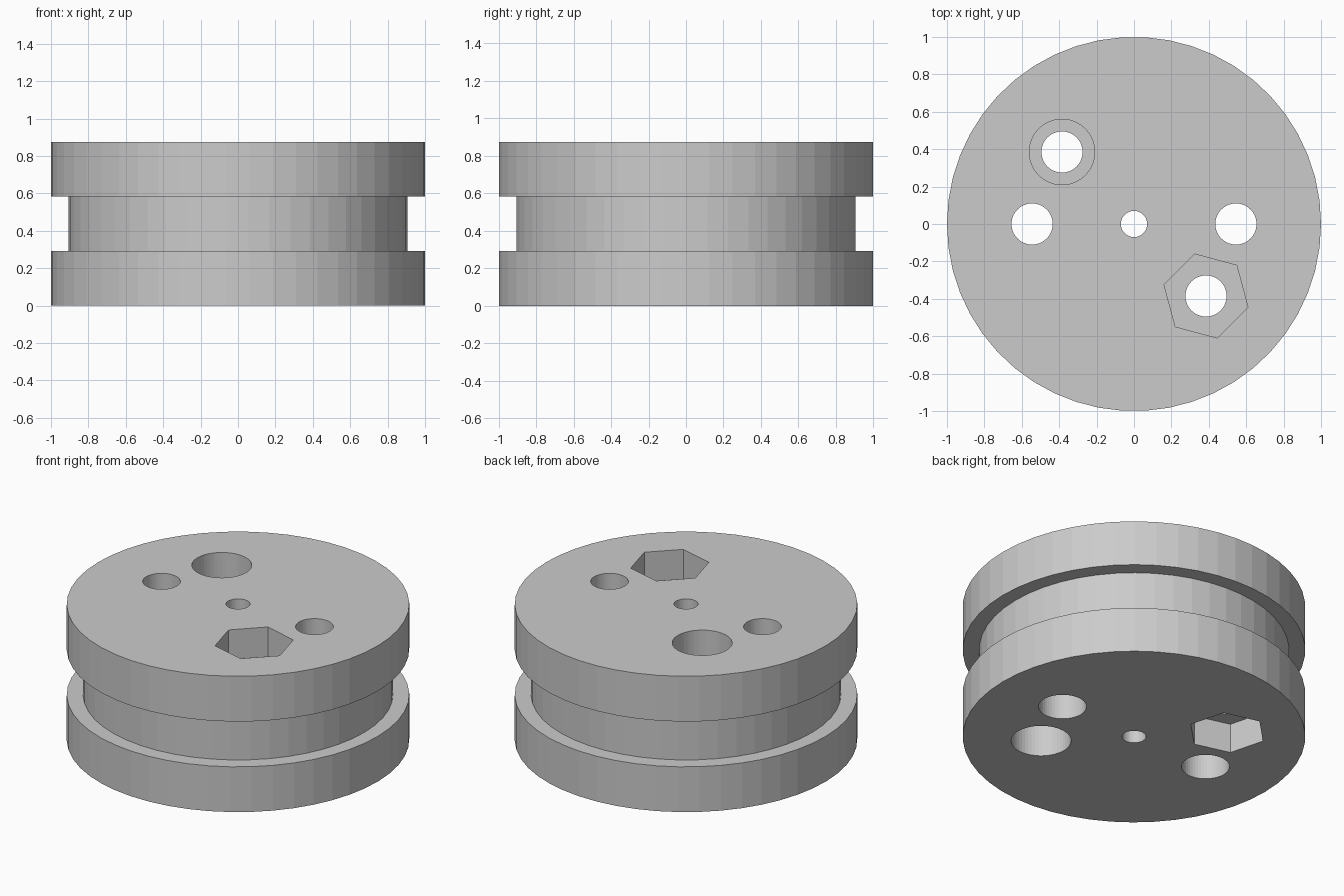
import bpy, bmesh, math
from mathutils import Vector

cube = bpy.data.objects.get("Cube")
if cube:
    bpy.data.objects.remove(cube, do_unlink=True)

SIDES = 50
HEIGHT = 0.875
HALF = HEIGHT / 2

grey = bpy.data.materials.new("light_grey")
grey.use_nodes = True
colour = (0.6, 0.6, 0.6, 1)
grey.diffuse_color = colour
grey.node_tree.nodes["Principled BSDF"].inputs["Base Color"].default_value = colour


def turned_body(name, profile):
    """Stack of polygon rings (radius, height), capped at both ends."""
    bm = bmesh.new()
    rings = []
    for r, z in profile:
        angles = [math.tau * i / SIDES for i in range(SIDES)]
        rings.append([bm.verts.new((r * math.cos(a), r * math.sin(a), z)) for a in angles])
    for low, high in zip(rings, rings[1:]):
        for i in range(SIDES):
            j = (i + 1) % SIDES
            bm.faces.new((low[i], low[j], high[j], high[i]))
    bm.faces.new(rings[0][::-1])
    bm.faces.new(rings[-1])
    mesh = bpy.data.meshes.new(name)
    bm.to_mesh(mesh)
    bm.free()
    obj = bpy.data.objects.new(name, mesh)
    bpy.context.collection.objects.link(obj)
    mesh.materials.append(grey)
    return obj


def drill(body, x, y, radius, z0, z1, sides=SIDES, turn=0):
    """Cut a straight round or polygonal hole from z0 to z1."""
    bpy.ops.mesh.primitive_cylinder_add(vertices=sides, radius=radius, depth=z1 - z0,
                                        location=(x, y, (z0 + z1) / 2), rotation=(0, 0, turn))
    cutter = bpy.context.object
    cutter.name = "hole_cutter"
    cutter.hide_render = True
    cutter.data.materials.append(grey)
    mod = body.modifiers.new("hole", "BOOLEAN")
    mod.operation = "DIFFERENCE"
    mod.solver = "EXACT"
    mod.object = cutter
    bpy.context.view_layer.objects.active = body
    bpy.ops.object.modifier_apply(modifier=mod.name)
    bpy.data.objects.remove(cutter, do_unlink=True)


# Grooved wheel: two rims around a narrower middle band
rim, band = 1.0, 0.905
g0, g1 = HEIGHT / 3, HEIGHT * 2 / 3
wheel = turned_body("grooved_wheel", [(rim, 0), (rim, g0), (band, g0),
                                      (band, g1), (rim, g1), (rim, HEIGHT)])

OUT = 0.1
BOLT, HEAD, NUT = 0.11, 0.175, 0.232
HEAD_DEPTH, NUT_DEPTH = 0.23, 0.19
HEX_TURN = math.radians(15)

# Centre axle hole
drill(wheel, 0, 0, 0.07, -OUT, HEIGHT + OUT)

for side in (1, -1):
    # Side holes, wider in the lower half
    drill(wheel, side * 0.545, 0, BOLT, -OUT, HEIGHT + OUT)
    drill(wheel, side * 0.545, 0, 0.14, -OUT, HALF)

    # Bolt holes with a round head recess at one end and a nut pocket at the other
    x, y = side * 0.385, -side * 0.385
    drill(wheel, x, y, BOLT, -OUT, HEIGHT + OUT)
    if side > 0:
        drill(wheel, x, y, NUT, HEIGHT - NUT_DEPTH, HEIGHT + OUT, 6, HEX_TURN)
        drill(wheel, x, y, HEAD, -OUT, HEAD_DEPTH)
    else:
        drill(wheel, x, y, HEAD, HEIGHT - HEAD_DEPTH, HEIGHT + OUT)
        drill(wheel, x, y, NUT, -OUT, NUT_DEPTH, 6, HEX_TURN)
